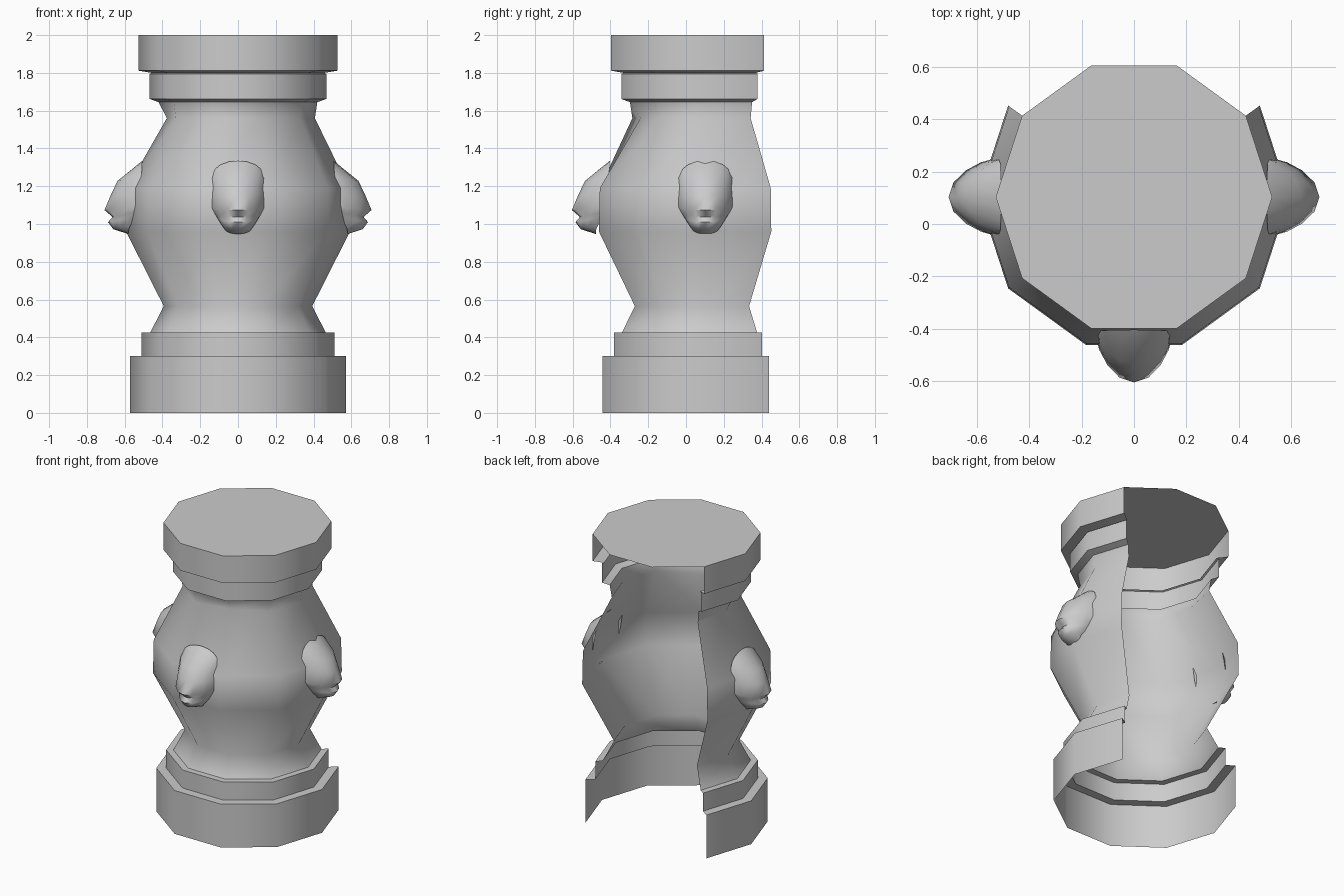
import bpy, math
from mathutils import Matrix, Vector

cube = bpy.data.objects.get("Cube")
if cube:
    bpy.data.objects.remove(cube, do_unlink=True)

CENTRE_Y = 0.103
SIDES = 10

stone = bpy.data.materials.new("grey_stone")
stone.use_nodes = True
grey = (0.6, 0.6, 0.6, 1)
stone.diffuse_color = grey
stone.node_tree.nodes["Principled BSDF"].inputs["Base Color"].default_value = grey


def make_object(name, verts, faces):
    mesh = bpy.data.meshes.new(name)
    mesh.from_pydata(verts, [], faces)
    mesh.materials.append(stone)
    obj = bpy.data.objects.new(name, mesh)
    bpy.context.collection.objects.link(obj)
    bpy.ops.object.select_all(action='DESELECT')
    obj.select_set(True)
    bpy.context.view_layer.objects.active = obj
    bpy.ops.object.shade_smooth_by_angle(angle=math.radians(58))
    return obj


def grid_faces(rows, cols):
    return [(r * cols + c, r * cols + c + 1, (r + 1) * cols + c + 1, (r + 1) * cols + c)
            for r in range(rows - 1) for c in range(cols - 1)]


def corner(step, radius, z):
    a = step * 2 * math.pi / SIDES
    return Vector((radius * math.cos(a), CENTRE_Y + radius * math.sin(a), z))


# Wall steps run round the front, leaving the three back sides open
WALL = range(-6, 2)


def wall_section(name, profile, dents=None):
    dents = dents or {}
    verts = [corner(s, r + dents.get((row, s), 0), z)
             for row, (r, z) in enumerate(profile) for s in WALL]
    return make_object(name, verts, grid_faces(len(profile), len(WALL)))


# Stepped foot, waisted body and stepped collar, as (radius, height) profiles
wall_section("foot", [(.572, 0), (.572, .3), (.51, .3), (.51, .425), (.465, .425)])
wall_section("body", [(.465, .425), (.393, .565), (.593, .96), (.588, 1.19),
                      (.407, 1.56), (.42, 1.645)],
             dents={(4, -5): -.03, (4, -2): -.045})
wall_section("collar", [(.42, 1.645), (.468, 1.662), (.468, 1.795), (.455, 1.8),
                        (.527, 1.812), (.527, 2)])

# Full lid on top
make_object("lid", [corner(s, .527, 2) for s in range(SIDES)], [tuple(range(SIDES))])

# Muzzle-shaped spout: rim height, half width, rim distance, tip height, tip distance
SPOUT_ROWS = [
    (1.265, .130, .51, 1.335, .506),
    (1.245, .142, .515, 1.228, .638),
    (1.16, .145, .53, 1.15, .675),
    (1.09, .143, .545, 1.074, .707),
    (1.065, .13, .55, 1.037, .665),
    (1.04, .115, .555, 1.01, .688),
    (1.0, .09, .565, .972, .66),
    (.975, .07, .578, .947, .58),
]
ARC = 8


def spout(name, turn):
    rot = Matrix.Rotation(turn, 4, 'Z')
    verts = []
    for rim_z, half, rim_d, tip_z, tip_d in reversed(SPOUT_ROWS):
        for i in range(ARC + 1):
            a = math.pi * (i / ARC - .5)
            c = max(math.cos(a), 0)
            p = Vector((half * math.sin(a), -(rim_d + (tip_d - rim_d) * c ** 1.5),
                        rim_z + (tip_z - rim_z) * c))
            verts.append(rot @ p + Vector((0, CENTRE_Y, 0)))
    return make_object(name, verts, grid_faces(len(SPOUT_ROWS), ARC + 1))


spout("front_spout", 0)
spout("left_spout", math.pi / 2)
spout("right_spout", -math.pi / 2)
